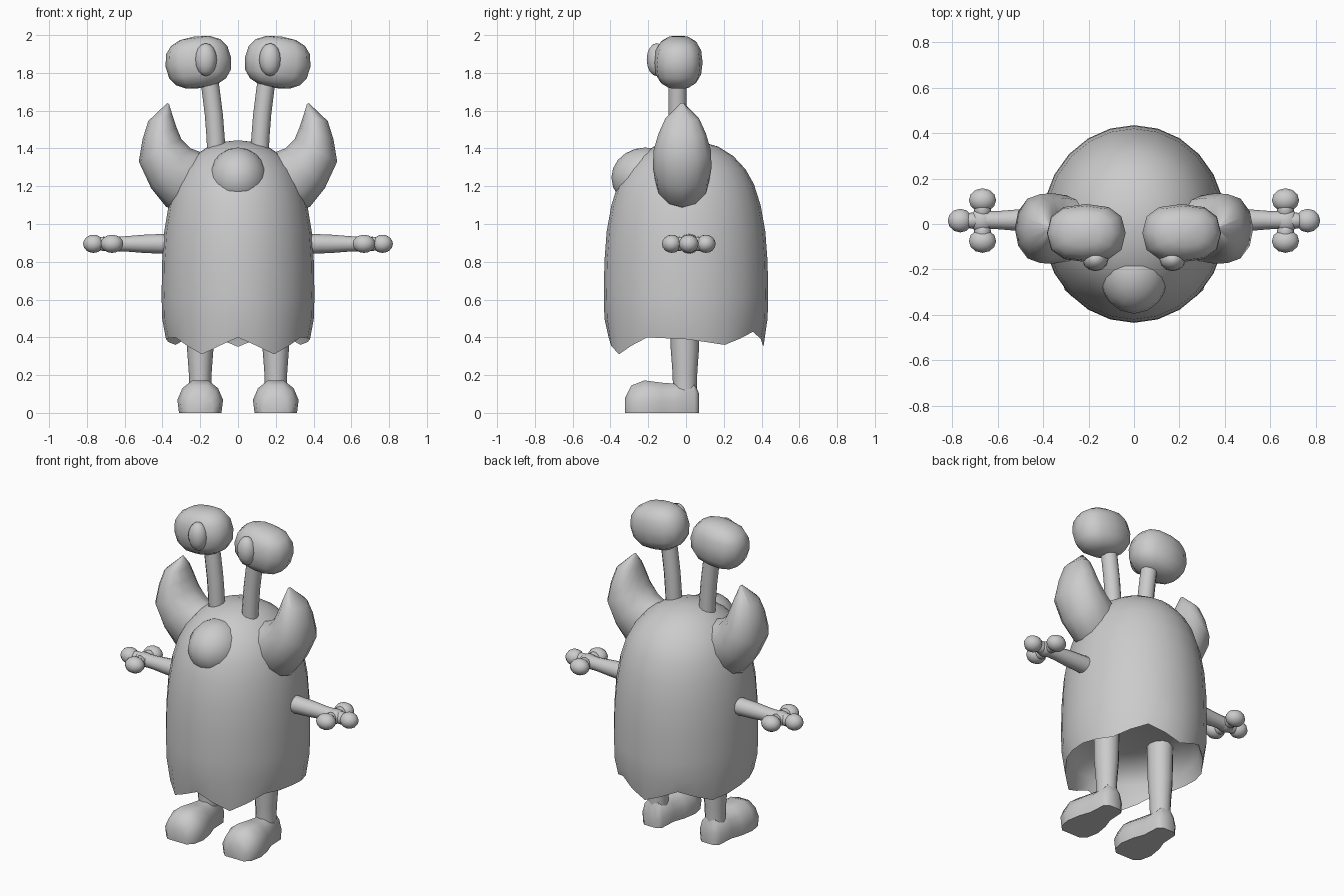
import bpy, bmesh, math
from mathutils import Vector, Matrix

if "Cube" in bpy.data.objects:
    bpy.data.objects.remove(bpy.data.objects["Cube"])

grey = bpy.data.materials.new("soft grey")
grey.diffuse_color = (0.6, 0.6, 0.6, 1)
grey.use_nodes = True
grey.node_tree.nodes["Principled BSDF"].inputs["Base Color"].default_value = grey.diffuse_color


def finish(name, bm, mirror=True, angle=60):
    """Turn a bmesh into a smooth object, mirrored left to right."""
    bmesh.ops.recalc_face_normals(bm, faces=bm.faces)
    me = bpy.data.meshes.new(name)
    bm.to_mesh(me)
    bm.free()
    ob = bpy.data.objects.new(name, me)
    bpy.context.collection.objects.link(ob)
    me.materials.append(grey)
    if mirror:
        ob.modifiers.new("mirror", 'MIRROR').use_mirror_merge = False
    bpy.ops.object.select_all(action='DESELECT')
    bpy.context.view_layer.objects.active = ob
    ob.select_set(True)
    bpy.ops.object.shade_smooth_by_angle(angle=math.radians(angle))
    return ob


def loft(bm, rings):
    """Skin a list of closed rings and cap both ends."""
    rows = [[bm.verts.new(p) for p in r] for r in rings]
    n = len(rows[0])
    for a, b in zip(rows, rows[1:]):
        for i in range(n):
            j = (i + 1) % n
            bm.faces.new((a[i], a[j], b[j], b[i]))
    bm.faces.new(rows[0])
    bm.faces.new(rows[-1])


def ball(bm, centre, radii, tilt=0, power=1.0, u=12, v=8):
    """Ellipsoid; power below 1 makes it boxier."""
    made = bmesh.ops.create_uvsphere(bm, u_segments=u, v_segments=v, radius=1)
    rot = Matrix.Rotation(tilt, 3, 'Y')
    for vert in made["verts"]:
        p = [math.copysign(abs(c) ** power, c) * r for c, r in zip(vert.co, radii)]
        vert.co = rot @ Vector(p) + Vector(centre)


def circle(n):
    return [(math.cos(2 * math.pi * i / n), math.sin(2 * math.pi * i / n)) for i in range(n)]


# Body: domed cloak with a wavy hem and a hollow underside
N = 24
hem = [0.40, 0.31, 0.40, 0.39, 0.36, 0.43, 0.35]   # every 30 degrees, front to back


def hem_z(i):
    t = min(i, N - i) / 2
    k = min(int(t), 5)
    f = t - k
    f = f * f * (3 - 2 * f)
    return hem[k] * (1 - f) + hem[k + 1] * f


def body_ring(r, z):
    return [(0.93 * r * math.sin(2 * math.pi * i / N), -r * math.cos(2 * math.pi * i / N),
             z if z is not None else hem_z(i)) for i in range(N)]


bm = bmesh.new()
loft(bm, [body_ring(0.22, 0.58), body_ring(0.34, 0.54), body_ring(0.39, 0.47),
          body_ring(0.41, None)] +
     [body_ring(r, z) for r, z in
      [(0.432, 0.50), (0.435, 0.62), (0.432, 0.80), (0.42, 0.96), (0.395, 1.10),
       (0.36, 1.21), (0.315, 1.29), (0.25, 1.36), (0.17, 1.41), (0.08, 1.435), (0.015, 1.442)]])
finish("body", bm, mirror=False)

# Nose: rounded bump on the upper front
bm = bmesh.new()
ball(bm, (0, -0.215, 1.245), (0.155, 0.18, 0.16), u=16, v=10)
finish("nose", bm, mirror=False)

# Eye stalks: slightly curved tubes
bm = bmesh.new()
stalk = [(0.115, 1.34), (0.118, 1.45), (0.128, 1.58), (0.143, 1.70), (0.16, 1.82)]
loft(bm, [[(x + 0.048 * c, -0.045 + 0.048 * s, z) for c, s in circle(12)] for x, z in stalk])
finish("eye_stalk", bm)

# Eyes: wide soft blocks with a small oval pupil
bm = bmesh.new()
ball(bm, (0.21, -0.04, 1.856), (0.175, 0.128, 0.138), tilt=math.radians(8), power=0.8)
finish("eye", bm)
bm = bmesh.new()
ball(bm, (0.17, -0.155, 1.87), (0.058, 0.053, 0.087))
finish("pupil", bm)

# Horns: each section runs from an inner to an outer point, with a half depth
bm = bmesh.new()
sections = [((0.15, 1.36), (0.33, 1.08), 0.13), ((0.21, 1.385), (0.38, 1.09), 0.145),
            ((0.25, 1.40), (0.46, 1.19), 0.155), ((0.30, 1.45), (0.525, 1.33), 0.152),
            ((0.325, 1.51), (0.505, 1.45), 0.125), ((0.345, 1.57), (0.475, 1.545), 0.09),
            ((0.365, 1.635), (0.375, 1.64), 0.01)]
rings = []
for (x0, z0), (x1, z1), w in sections:
    rings.append([((x0 + x1) / 2 + c * (x1 - x0) / 2, -0.02 + w * s,
                   (z0 + z1) / 2 + c * (z1 - z0) / 2) for c, s in circle(12)])
loft(bm, rings)
finish("horn", bm)

# Arms: straight tubes narrowing to the wrist
bm = bmesh.new()
loft(bm, [[(x, 0.017 + r * c, 0.895 + r * s) for c, s in circle(12)]
          for x, r in [(0.36, 0.054), (0.50, 0.048), (0.60, 0.04), (0.68, 0.04)]])
finish("arm", bm)

# Hands: palm with three knob fingers
bm = bmesh.new()
ball(bm, (0.67, 0.015, 0.895), (0.055, 0.055, 0.042))
ball(bm, (0.765, 0.015, 0.895), (0.055, 0.052, 0.048))
ball(bm, (0.71, 0.015, 0.895), (0.06, 0.036, 0.038))
for side in (-1, 1):
    ball(bm, (0.667, 0.015 + side * 0.09, 0.895), (0.06, 0.052, 0.048))
    ball(bm, (0.667, 0.015 + side * 0.05, 0.895), (0.038, 0.05, 0.038))
finish("hand", bm)

# Legs: short tubes rising into the body
bm = bmesh.new()
loft(bm, [[(0.2 + r * c, -0.006 + (r + 0.005) * s, z) for c, s in circle(12)]
          for z, r in [(0.03, 0.06), (0.14, 0.058), (0.22, 0.061), (0.34, 0.07), (0.62, 0.075)]])
finish("leg", bm)

# Feet: flat soles, narrow heel and broad rounded toe
bm = bmesh.new()
outline = [(-0.93, 0), (-1, 0.4), (-0.78, 0.76), (-0.35, 1),
           (0.35, 1), (0.78, 0.76), (1, 0.4), (0.93, 0)]
loft(bm, [[(0.2 + w * a, y, h * b) for a, b in outline] for y, w, h in
          [(0.07, 0.045, 0.10), (0.045, 0.072, 0.16), (-0.06, 0.078, 0.155), (-0.13, 0.105, 0.16),
           (-0.22, 0.121, 0.172), (-0.29, 0.105, 0.145), (-0.322, 0.07, 0.08)]])
finish("foot", bm)
